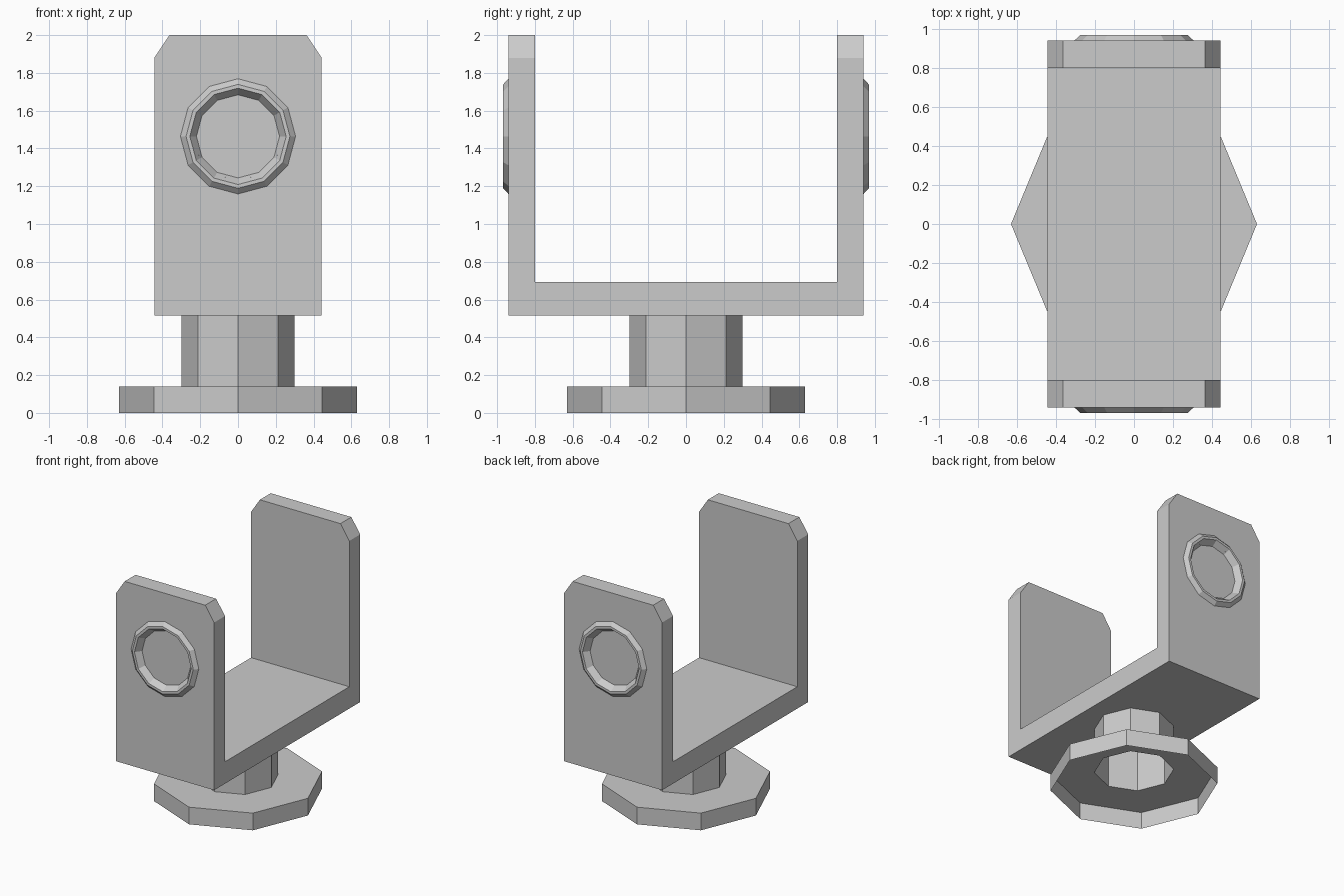
import bpy, bmesh, math
from mathutils import Vector

if "Cube" in bpy.data.objects:
    bpy.data.objects.remove(bpy.data.objects["Cube"])


def finish(name, bm):
    mesh = bpy.data.meshes.new(name)
    bm.to_mesh(mesh)
    bm.free()
    ob = bpy.data.objects.new(name, mesh)
    bpy.context.collection.objects.link(ob)
    return ob


def lathe(name, profile, sides, capped=False):
    """Spin (radius, height) points about z as flat facets."""
    bm = bmesh.new()
    rings = []
    for r, z in profile:
        rings.append([bm.verts.new((r * math.cos(2 * math.pi * i / sides),
                                    r * math.sin(2 * math.pi * i / sides), z))
                      for i in range(sides)])
    for lo, hi in zip(rings, rings[1:]):
        for i in range(sides):
            j = (i + 1) % sides
            bm.faces.new((lo[i], lo[j], hi[j], hi[i]))
    if capped:
        bm.faces.new(rings[0][::-1])
        bm.faces.new(rings[-1])
    return finish(name, bm)


# Foot: octagonal plate, open underneath
lathe("foot_plate", [(0.63, 0), (0.63, 0.14), (0.30, 0.14)], 8)

# Stem: hollow octagonal tube up to the bracket
lathe("stem", [(0.30, 0.14), (0.30, 0.515)], 8)

# Bracket: U profile extruded across x
W, Y, YI, Z0, ZF, Z1 = 0.443, 0.94, 0.80, 0.515, 0.693, 2.0
outline = [(-Y, Z0), (Y, Z0), (Y, Z1), (YI, Z1),
           (YI, ZF), (-YI, ZF), (-YI, Z1), (-Y, Z1)]
bm = bmesh.new()
face = bm.faces.new([bm.verts.new((-W, y, z)) for y, z in outline])
ext = bmesh.ops.extrude_face_region(bm, geom=[face])
bmesh.ops.translate(bm, vec=(2 * W, 0, 0),
                    verts=[v for v in ext["geom"] if isinstance(v, bmesh.types.BMVert)])
# Clipped upper corners of both arms
for s in (-1, 1):
    cut = bmesh.ops.bisect_plane(
        bm, geom=bm.verts[:] + bm.edges[:] + bm.faces[:],
        plane_co=(s * W, 0, 1.88), plane_no=Vector((s * 0.12, 0, 0.08)).normalized(),
        clear_outer=True)
    bmesh.ops.holes_fill(bm, edges=[e for e in cut["geom_cut"]
                                    if isinstance(e, bmesh.types.BMEdge)], sides=0)
bmesh.ops.recalc_face_normals(bm, faces=bm.faces[:])
bracket = finish("bracket", bm)

# Twelve-sided collars with a shallow recess on each outer face
for side, s in (("front", 1), ("back", -1)):
    collar = lathe(side + "_collar",
                   [(0.305, 0.94), (0.275, 0.968), (0.255, 0.968), (0.2346, 0.94)], 12)
    cutter = lathe(side + "_recess_cutter", [(0.22, 0.92), (0.255, 0.968)], 12, True)
    for ob in (collar, cutter):
        ob.location.z = 1.464
        ob.rotation_euler.x = s * math.pi / 2
    cutter.hide_render = True
    cutter.hide_viewport = False
    cutter.display_type = 'WIRE'
    mod = bracket.modifiers.new(side + "_recess", 'BOOLEAN')
    mod.operation = 'DIFFERENCE'
    mod.solver = 'EXACT'
    mod.object = cutter
